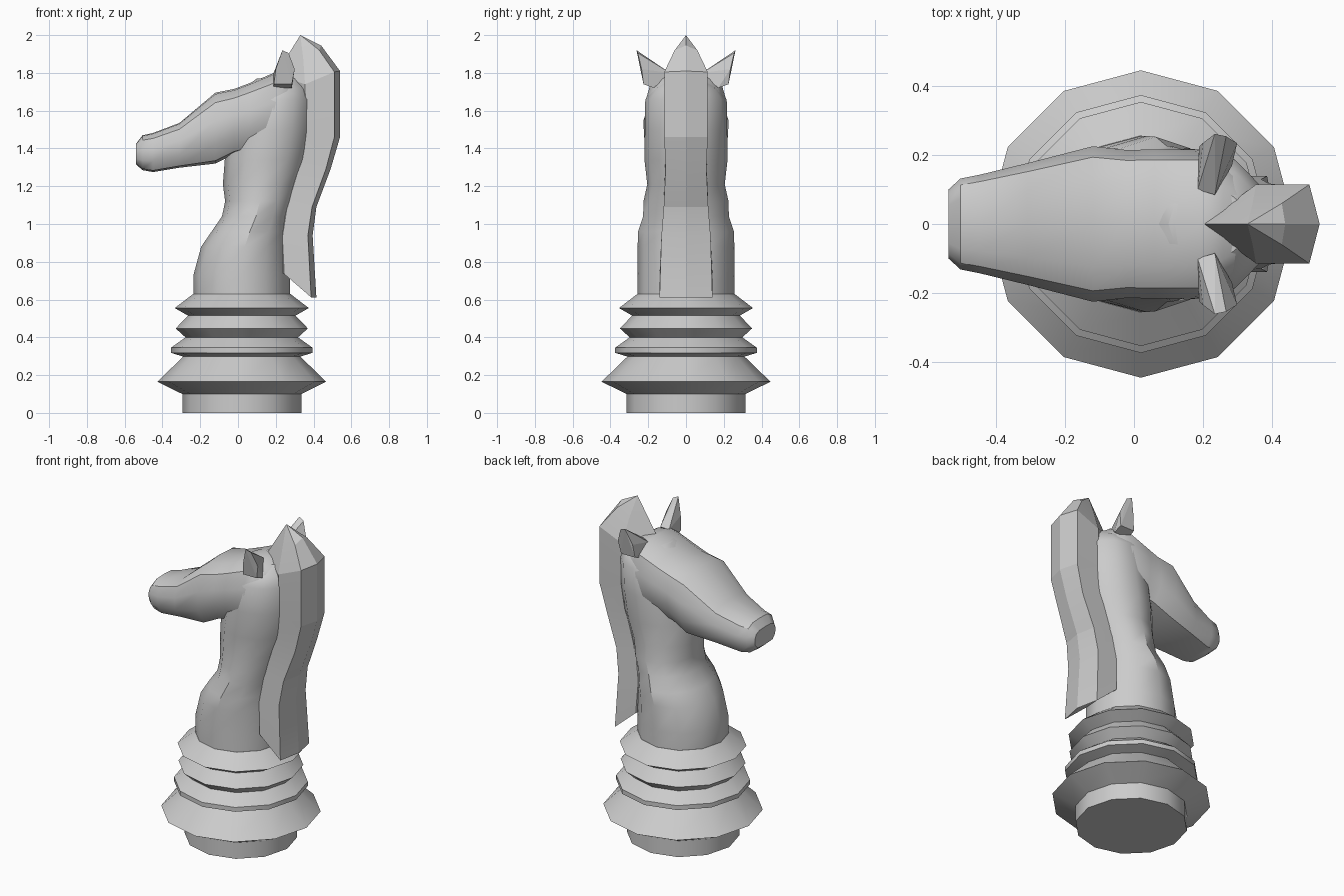
import bpy, bmesh, math
from mathutils import Vector


def finish(name, bm, angle):
    bmesh.ops.recalc_face_normals(bm, faces=bm.faces)
    me = bpy.data.meshes.new(name)
    bm.to_mesh(me)
    bm.free()
    ob = bpy.data.objects.new(name, me)
    bpy.context.collection.objects.link(ob)
    if angle:
        bpy.ops.object.select_all(action='DESELECT')
        ob.select_set(True)
        bpy.context.view_layer.objects.active = ob
        bpy.ops.object.shade_smooth_by_angle(angle=math.radians(angle))
    return ob


def loft(name, rings, angle=35, tip=None):
    """Skin a list of equal-length point rings and close both ends."""
    bm = bmesh.new()
    vs = [[bm.verts.new(p) for p in r] for r in rings]
    n = len(vs[0])
    for a, b in zip(vs, vs[1:]):
        for i in range(n):
            j = (i + 1) % n
            bm.faces.new((a[i], a[j], b[j], b[i]))
    if tip:
        t = bm.verts.new(tip)
        for i in range(n):
            bm.faces.new((vs[0][i], vs[0][(i + 1) % n], t))
    else:
        bm.faces.new(vs[0])
    bm.faces.new(vs[-1])
    return finish(name, bm, angle)


def oval(z, x0, x1, hw, n=12):
    c, r = (x0 + x1) / 2, (x1 - x0) / 2
    return [(c + r * math.cos(2 * math.pi * i / n),
             hw * math.sin(2 * math.pi * i / n), z) for i in range(n)]


# turned base: radius, height
CX = 0.02
base = [(0.315, 0), (0.315, 0.10), (0.447, 0.165), (0.31, 0.298), (0.375, 0.318),
        (0.375, 0.345), (0.298, 0.40), (0.35, 0.447), (0.285, 0.515),
        (0.355, 0.555), (0.257, 0.63)]
loft("base", [oval(z, CX - r, CX + r, r) for r, z in base])

# neck: height, front x, back x, half width
neck = [(0.62, -0.236, 0.276, 0.256), (0.73, -0.236, 0.276, 0.256),
        (0.88, -0.195, 0.268, 0.256), (0.96, -0.14, 0.265, 0.254),
        (1.04, -0.085, 0.275, 0.227), (1.12, -0.068, 0.30, 0.225),
        (1.21, -0.08, 0.33, 0.205), (1.34, -0.07, 0.37, 0.22),
        (1.50, -0.05, 0.40, 0.218), (1.66, -0.02, 0.40, 0.215),
        (1.72, 0.03, 0.38, 0.175), (1.77, 0.10, 0.34, 0.10)]
loft("neck", [oval(*r) for r in neck])

# head: x, bottom z, top z, half width
half = [(0.0, 1.0), (0.55, 0.98), (0.86, 0.86), (1.0, 0.6),
        (0.97, 0.28), (0.72, 0.04), (0.0, 0.0)]
outline = half + [(-y, z) for y, z in half[-2:0:-1]]
head = [(-0.54, 1.315, 1.425, 0.10), (-0.505, 1.285, 1.47, 0.132),
        (-0.45, 1.275, 1.482, 0.143), (-0.31, 1.298, 1.535, 0.177),
        (-0.12, 1.32, 1.695, 0.226), (-0.02, 1.37, 1.715, 0.215),
        (0.06, 1.39, 1.745, 0.217), (0.19, 1.41, 1.80, 0.217),
        (0.26, 1.45, 1.79, 0.185), (0.34, 1.50, 1.74, 0.12)]
loft("head", [[(x, y * hw, b + (t - b) * z) for y, z in outline]
              for x, b, t, hw in head])


# mane: front centre, inner corner, outer corner (x, z), spine (x, z), half width
def mane_ring(f, i, o, b, hw):
    return [(f[0], 0, f[1]), (i[0], hw, i[1]), (o[0], hw, o[1]),
            (b[0], 0, b[1]), (o[0], -hw, o[1]), (i[0], -hw, i[1])]


mane = [((0.265, 1.895), (0.345, 1.88), (0.43, 1.92), (0.44, 1.945), 0.06),
        ((0.20, 1.79), (0.355, 1.74), (0.51, 1.805), (0.54, 1.81), 0.115),
        ((0.28, 1.50), (0.36, 1.50), (0.51, 1.46), (0.54, 1.46), 0.115),
        ((0.26, 1.38), (0.345, 1.37), (0.465, 1.29), (0.49, 1.29), 0.108),
        ((0.18, 1.10), (0.26, 1.09), (0.392, 1.09), (0.415, 1.09), 0.118),
        ((0.16, 0.93), (0.235, 0.93), (0.37, 0.94), (0.395, 0.94), 0.13),
        ((0.17, 0.78), (0.245, 0.735), (0.387, 0.612), (0.415, 0.612), 0.14)]
loft("mane", [mane_ring(*m) for m in mane], angle=12, tip=(0.33, 0, 2.0))

# pair of pointed ears
ear = [(0.185, 0.17, 1.72), (0.285, 0.17, 1.72), (0.285, 0.225, 1.74), (0.19, 0.225, 1.74),
       (0.185, 0.10, 1.79), (0.235, 0.085, 1.80), (0.30, 0.235, 1.82), (0.20, 0.235, 1.82),
       (0.235, 0.262, 1.92), (0.268, 0.255, 1.905)]
for side, s in (("left", 1), ("right", -1)):
    bm = bmesh.new()
    for x, y, z in ear:
        bm.verts.new((x, s * y, z))
    bmesh.ops.convex_hull(bm, input=bm.verts)
    finish(side + "_ear", bm, 0)
